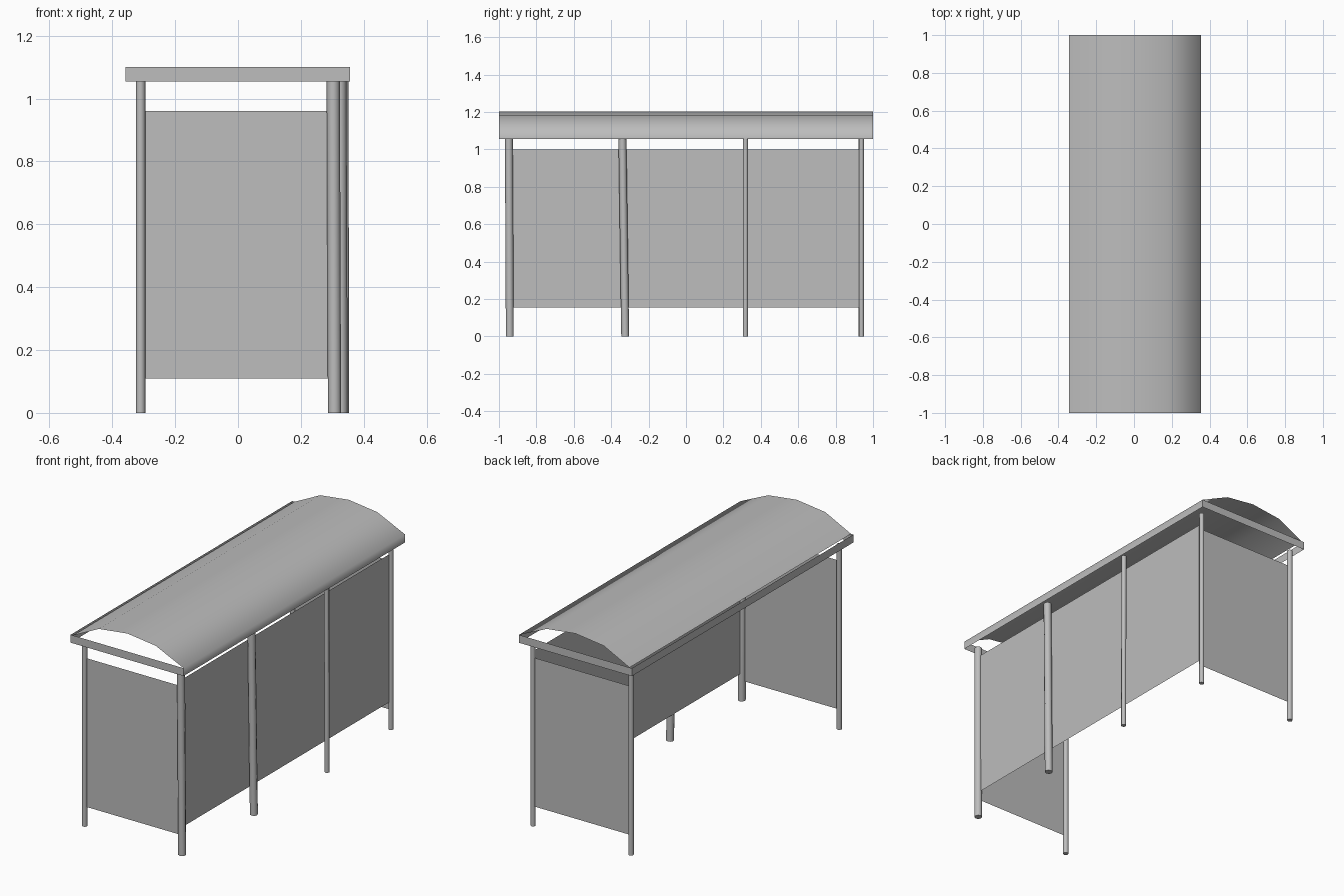
import bpy, bmesh, math
from mathutils import Vector

cube = bpy.data.objects.get("Cube")
if cube:
    bpy.data.objects.remove(cube, do_unlink=True)

grey = bpy.data.materials.new("plain grey")
grey.use_nodes = True
colour = (0.51, 0.51, 0.51, 1)
grey.diffuse_color = colour
grey.node_tree.nodes["Principled BSDF"].inputs["Base Color"].default_value = colour


def add_object(name, bm, smooth=False):
    mesh = bpy.data.meshes.new(name)
    for face in bm.faces:
        face.smooth = smooth
    bm.to_mesh(mesh)
    bm.free()
    mesh.materials.append(grey)
    obj = bpy.data.objects.new(name, mesh)
    bpy.context.collection.objects.link(obj)
    return obj


def sweep(name, profile, offset, smooth=False):
    """Sheet made by moving an open line of points along an offset."""
    bm = bmesh.new()
    step = Vector(offset)
    rows = [(bm.verts.new(p), bm.verts.new(Vector(p) + step)) for p in profile]
    for (a, b), (c, d) in zip(rows, rows[1:]):
        bm.faces.new((a, b, d, c))
    return add_object(name, bm, smooth)


def post(name, bottom, top, radius):
    """Slim round post standing between two points."""
    bottom, top = Vector(bottom), Vector(top)
    axis = top - bottom
    bm = bmesh.new()
    bmesh.ops.create_cone(bm, cap_ends=True, segments=8, radius1=radius,
                          radius2=radius, depth=axis.length)
    # Shear along the lean so both ends stay level
    for v in bm.verts:
        end = top if v.co.z > 0 else bottom
        v.co = Vector((v.co.x, v.co.y, 0)) + end
    obj = add_object(name, bm)
    bpy.ops.object.select_all(action='DESELECT')
    obj.select_set(True)
    bpy.context.view_layer.objects.active = obj
    bpy.ops.object.shade_smooth_by_angle(angle=math.radians(50))


EAVE_LOW, EAVE_TOP = 1.055, 1.1
LEFT, RIGHT = 0.356, -0.358

# Posts: four along the closed side, two on the open side
post("front_corner_post", (0.307, -0.942, 0), (0.303, -0.947, EAVE_LOW), 0.021)
post("front_middle_post", (0.328, -0.325, 0), (0.324, -0.34, EAVE_LOW), 0.021)
post("back_middle_post", (0.34, 0.318, 0), (0.338, 0.318, EAVE_LOW), 0.0135)
post("back_corner_post", (0.31, 0.938, 0), (0.31, 0.938, EAVE_LOW), 0.0135)
for label, y in (("front", -0.942), ("back", 0.938)):
    post(label + "_open_side_post", (-0.31, y, 0), (-0.31, y, EAVE_LOW), 0.015)

# Wall panels
sweep("long_wall_panel", [(0.305, -0.94, 0.155), (0.305, 0.94, 0.155)], (0, 0, 0.845))
for label, y in (("front", -0.942), ("back", 0.938)):
    sweep(label + "_end_panel", [(-0.31, y, 0.11), (0.305, y, 0.11)], (0, 0, 0.85))

# Eave frame around the ends and the open side
sweep("eave_frame",
      [(LEFT, 1, EAVE_LOW), (RIGHT, 1, EAVE_LOW), (RIGHT, -1, EAVE_LOW), (LEFT, -1, EAVE_LOW)],
      (0, 0, EAVE_TOP - EAVE_LOW))

# Arched roof, turned down into a fascia on the closed side
arch = [(-0.343, EAVE_TOP), (-0.18, 1.181), (0, 1.203), (0.18, 1.181),
        (LEFT, EAVE_TOP), (LEFT, EAVE_LOW)]
sweep("arched_roof", [(x, -1, z) for x, z in reversed(arch)], (0, 2, 0), smooth=True)
